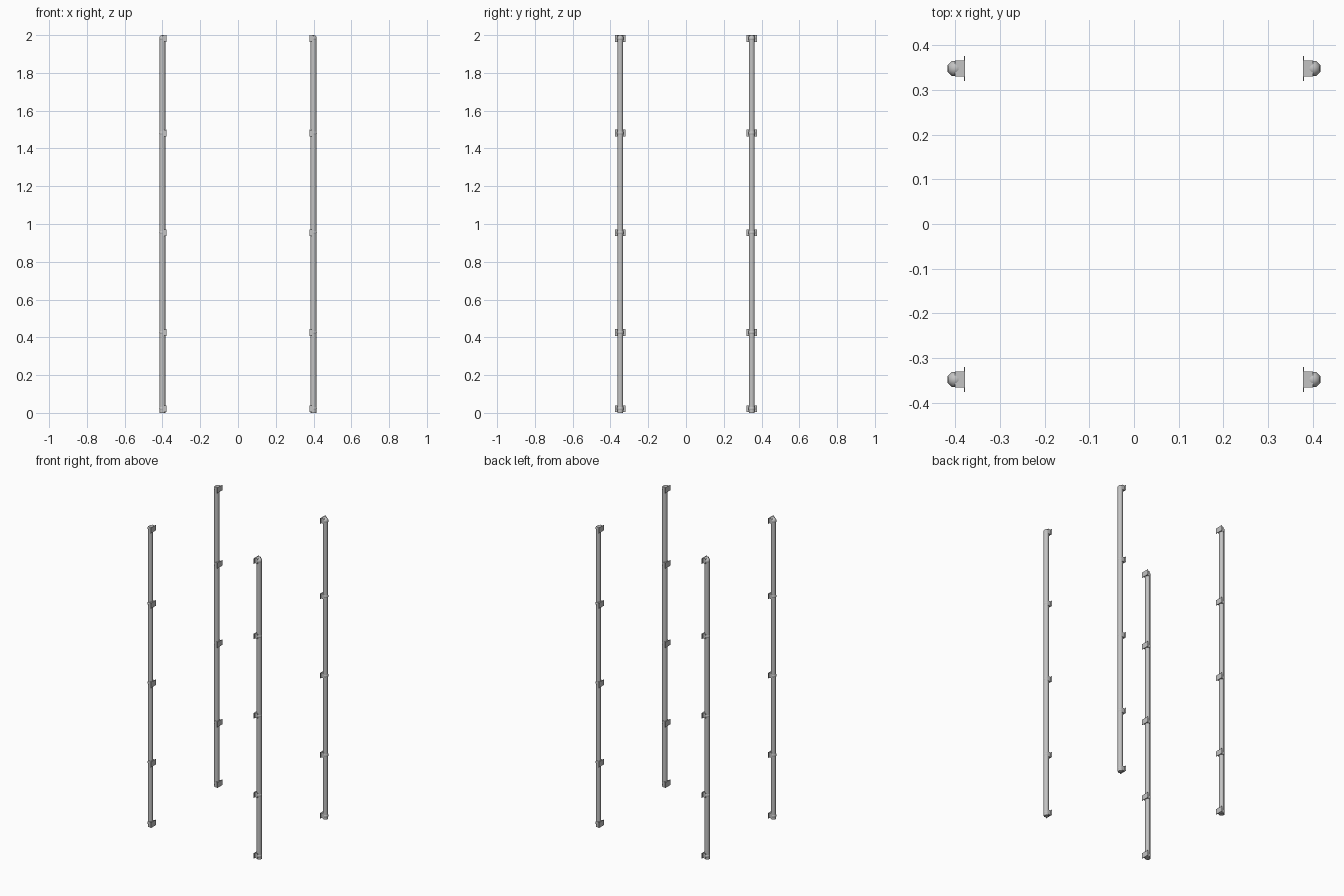
import bpy
import math

cube = bpy.data.objects.get("Cube")
if cube:
    bpy.data.objects.remove(cube, do_unlink=True)

steel = bpy.data.materials.new("grey steel")
steel.use_nodes = True
colour = (0.55, 0.55, 0.55, 1)
steel.diffuse_color = colour
steel.node_tree.nodes["Principled BSDF"].inputs["Base Color"].default_value = colour

POST_X, POST_Y = 0.40, 0.348
BALL_R = 0.0185
BRACKET_Z = [0.022, 0.426, 0.954, 1.481, 1.982]
TURN = math.pi / 8  # puts flat sides of the octagon towards the axes


def finish(name, smooth):
    ob = bpy.context.object
    ob.name = name
    ob.data.materials.append(steel)
    if smooth:
        bpy.ops.object.shade_smooth_by_angle(angle=math.radians(60))
    return ob


def box(name, centre, size):
    bpy.ops.mesh.primitive_cube_add(size=1, location=centre)
    bpy.context.object.scale = size
    return finish(name, False)


def post(side, x, y, label):
    # Long octagonal rod
    bpy.ops.mesh.primitive_cylinder_add(vertices=8, radius=0.0165, depth=1.98,
                                        location=(x, y, 0.99), rotation=(0, 0, TURN))
    finish(label + "_rod", True)
    for i, z in enumerate(BRACKET_Z):
        # Rounded joint around the rod
        bpy.ops.mesh.primitive_uv_sphere_add(segments=8, ring_count=8, radius=BALL_R,
                                             location=(x, y, z), rotation=(0, 0, TURN))
        finish(f"{label}_joint_{i}", True)
        # Stub and wall plate towards the middle
        box(f"{label}_stub_{i}", (x - side * 0.011, y, z), (0.022, 0.035, 0.033))
        box(f"{label}_plate_{i}", (x - side * 0.021, y, z), (0.002, 0.056, 0.036))


for side, side_name in ((1, "left"), (-1, "right")):
    for end, end_name in ((-1, "front"), (1, "back")):
        post(side, side * POST_X, end * POST_Y, f"{end_name}_{side_name}")
